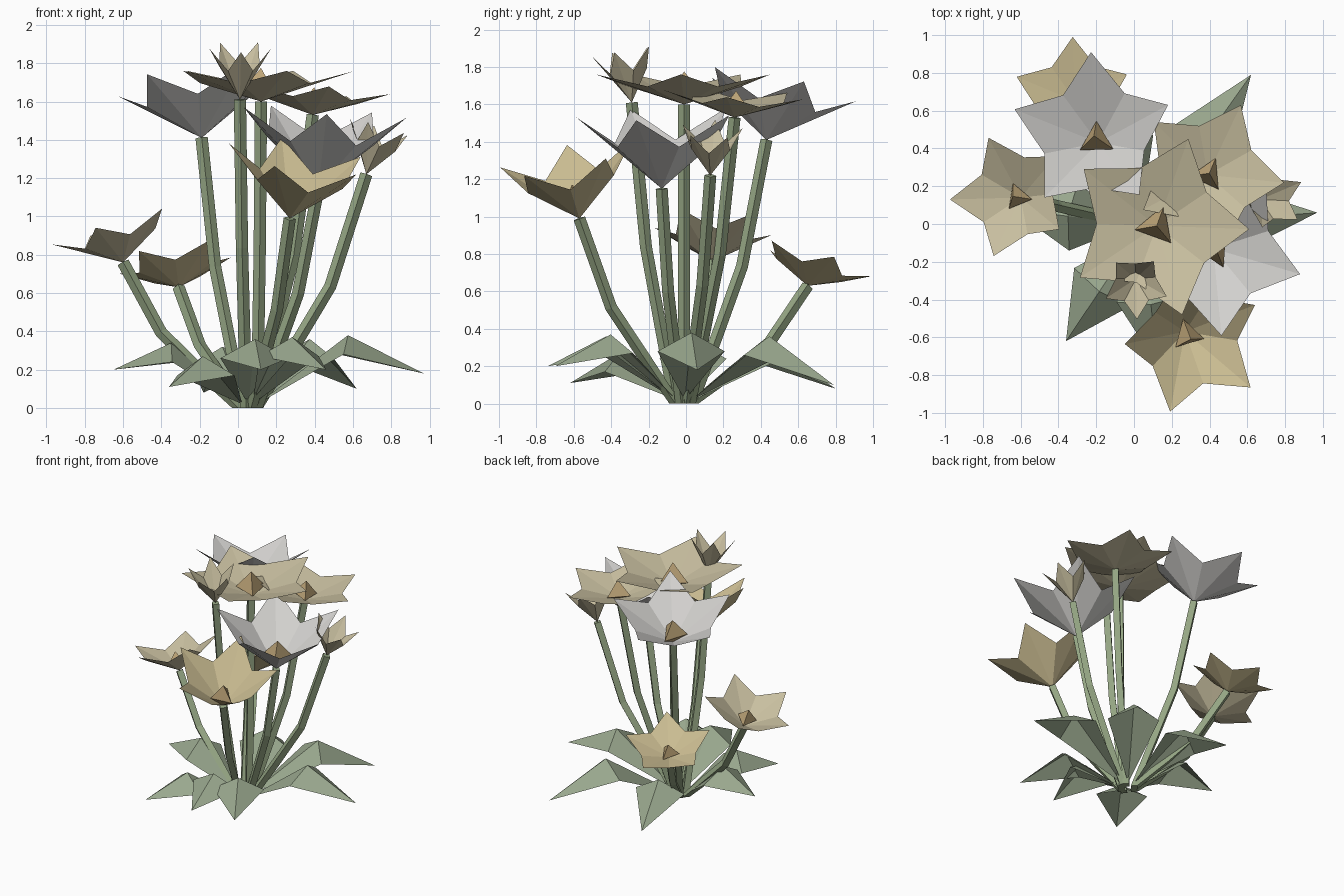
import bpy
from math import cos, sin, radians, pi
from mathutils import Vector as V

if "Cube" in bpy.data.objects:
    bpy.data.objects.remove(bpy.data.objects["Cube"])


def material(name, rgb):
    m = bpy.data.materials.new(name)
    m.diffuse_color = (*rgb, 1)
    m.use_nodes = True
    m.node_tree.nodes["Principled BSDF"].inputs["Base Color"].default_value = m.diffuse_color
    return m


GREEN = material("stem_green", (0.30, 0.38, 0.23))
LEAF = material("leaf_green", (0.32, 0.39, 0.27))
TAN = material("petal_tan", (0.58, 0.52, 0.35))
GOLD = material("petal_gold", (0.60, 0.51, 0.29))
WHITE = material("petal_white", (0.66, 0.65, 0.63))
BROWN = material("centre_brown", (0.52, 0.38, 0.19))

ROOT = V((0.05, -0.01, 0))


def add(name, verts, faces, mat):
    me = bpy.data.meshes.new(name)
    me.from_pydata([tuple(v) for v in verts], [], faces)
    me.materials.append(mat)
    ob = bpy.data.objects.new(name, me)
    bpy.context.collection.objects.link(ob)
    return ob


# Four-sided bent stem from the root cluster to a flower base
def stem(name, head, r=0.032, n=4):
    out = V((head.x - ROOT.x, head.y - ROOT.y, 0))
    start = ROOT + out.normalized() * 0.05
    d = head - start
    path = [start + V((d.x * h, d.y * h, d.z * z))
            for h, z in ((0, 0), (0.35, 0.27), (0.67, 0.52), (1, 1))]
    verts = []
    for i, p in enumerate(path):
        t = path[min(i + 1, 3)] - path[max(i - 1, 0)]
        if i == 0:
            t = V((0, 0, 1))
        q = V((0, 0, 1)).rotation_difference(t.normalized())
        verts += [p + q @ V((r * cos(2 * pi * k / n), r * sin(2 * pi * k / n), 0))
                  for k in range(n)]
    faces = [(i * n + k, i * n + (k + 1) % n, (i + 1) * n + (k + 1) % n, (i + 1) * n + k)
             for i in range(3) for k in range(n)]
    faces += [tuple(range(n))[::-1], tuple(range(3 * n, 4 * n))]
    add(name, verts, faces, GREEN)


# Star-shaped cup of five creased petals with a three-sided centre
def flower(name, base, axis, radius, rise, phase, mat, bud=False):
    base = V(base)
    q = V((0, 0, 1)).rotation_difference(V(axis).normalized())
    verts = [base]
    for k in range(10):
        a = radians(phase + 36 * k)
        f = 0.65 if k % 2 else 1.0
        verts.append(base + q @ V((radius * f * cos(a), radius * f * sin(a),
                                   rise * (0.6 if k % 2 else 1))))
    add(name + "_petals", verts, [(0, k + 1, (k + 1) % 10 + 1) for k in range(10)], mat)
    if not bud:
        cr = 0.24 * radius
        low = rise * 0.24
        cone = [base + q @ V((cr * cos(2 * pi * k / 3 + radians(phase)),
                              cr * sin(2 * pi * k / 3 + radians(phase)), low))
                for k in range(3)]
        cone += [base + q @ V((0, 0, low + 0.28 * radius)), base]
        add(name + "_centre", cone,
            [(0, 1, 3), (1, 2, 3), (2, 0, 3), (1, 0, 4), (2, 1, 4), (0, 2, 4)], BROWN)
    stem(name + "_stem", base)


flowers = [
    ("back_low_flower", (-0.31, 0.65, 0.63), (-0.15, 0.31, 1), 0.31, 0.15, 90, GOLD),
    ("back_white_flower", (-0.19, 0.43, 1.41), (-0.12, 0.20, 1), 0.43, 0.30, 91, WHITE),
    ("left_flower", (-0.60, 0.14, 0.76), (-0.31, 0.05, 1), 0.33, 0.20, 111, TAN),
    ("top_flower", (0.12, -0.01, 1.60), (0, 0, 1), 0.49, 0.16, 70, TAN),
    ("right_flower", (0.39, 0.26, 1.53), (0.06, 0.06, 1), 0.40, 0.13, 65, TAN),
    ("right_white_flower", (0.42, -0.13, 1.15), (0.07, -0.03, 1), 0.45, 0.40, 56, WHITE),
    ("front_flower", (0.27, -0.57, 0.99), (0.17, -0.22, 1), 0.38, 0.34, 106, GOLD),
    ("top_bud", (0.01, -0.29, 1.61), (0, -0.17, 1), 0.17, 0.28, 56, TAN, True),
    ("right_bud", (0.67, 0.13, 1.22), (0.30, 0.03, 1), 0.17, 0.26, 30, TAN, True),
]
for f in flowers:
    flower(*f)

# Drooping ridged leaves: tip position and ridge height
leaves = [
    ((0.62, 0.79, 0.10), 0.36),
    ((0.97, 0.06, 0.18), 0.38),
    ((-0.36, -0.62, 0.11), 0.27),
    ((0.12, -0.74, 0.20), 0.36),
    ((0.46, -0.70, 0.20), 0.37),
    ((-0.65, 0.08, 0.20), 0.34),
    ((-0.18, 0.80, 0.08), 0.32),
]
for i, (tip, h) in enumerate(leaves):
    tip = V(tip)
    d = V((tip.x - ROOT.x, tip.y - ROOT.y, 0))
    side = V((-d.y, d.x, 0)).normalized() * 0.18
    base = ROOT + d.normalized() * 0.05 + V((0, 0, 0.02))
    mid = ROOT + d * 0.57 + V((0, 0, h))
    shoulder = ROOT + d * 0.53 + V((0, 0, h - 0.10))
    add(f"leaf_{i + 1}", [base, shoulder - side, mid, shoulder + side, tip],
        [(0, 1, 2), (0, 2, 3), (1, 4, 2), (2, 4, 3)], LEAF)
